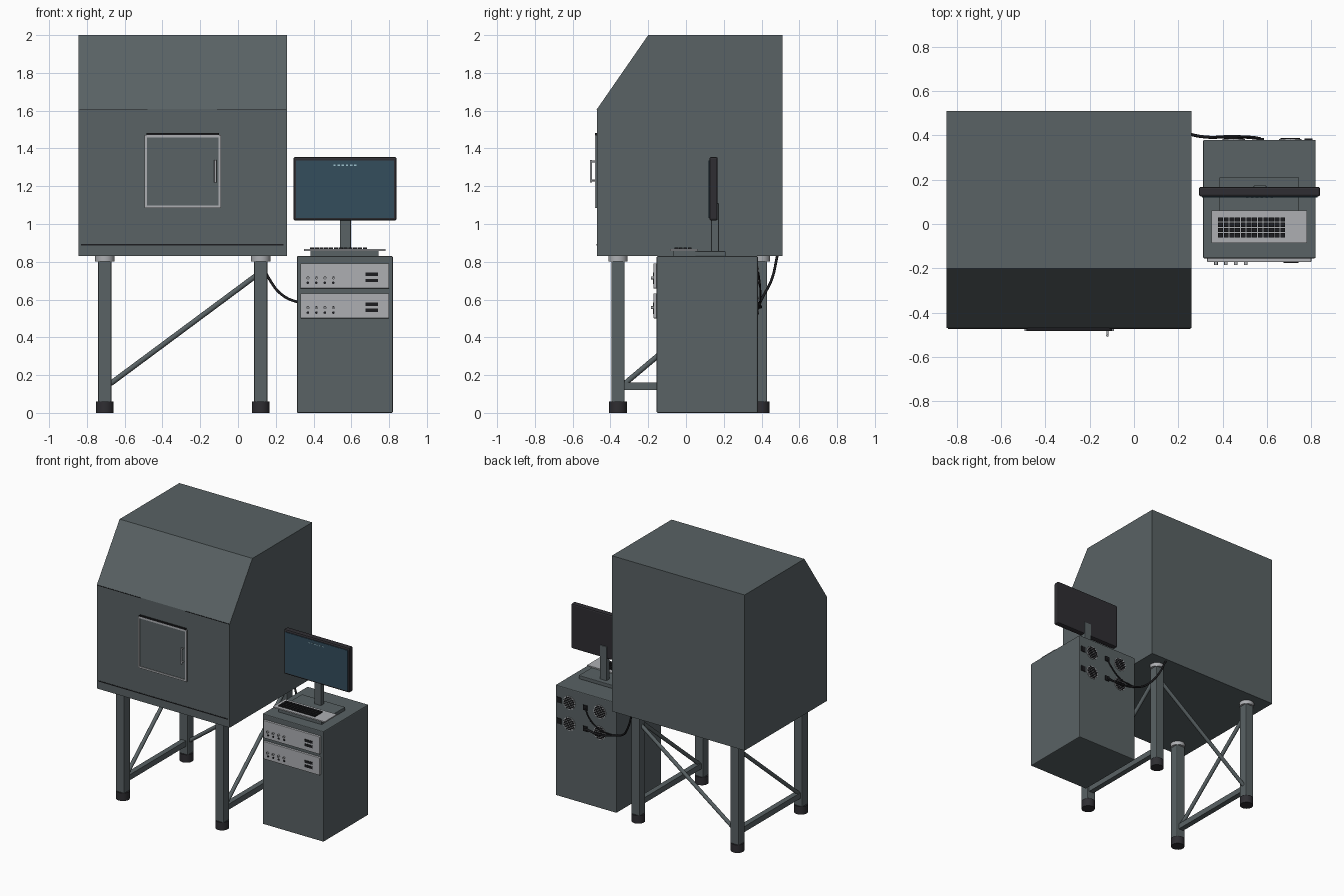
import bpy, bmesh, math
from mathutils import Vector

if "Cube" in bpy.data.objects:
    bpy.data.objects.remove(bpy.data.objects["Cube"], do_unlink=True)


def material(name, r, g, b):
    m = bpy.data.materials.new(name)
    m.use_nodes = True
    m.diffuse_color = (r, g, b, 1)
    m.node_tree.nodes["Principled BSDF"].inputs["Base Color"].default_value = (r, g, b, 1)
    return m


STEEL = material("slate_paint", 0.10, 0.122, 0.128)
LIGHT = material("light_metal", 0.42, 0.43, 0.45)
RUBBER = material("dark_rubber", 0.028, 0.027, 0.032)
BLACK = material("black_plastic", 0.012, 0.012, 0.014)
GLASS = material("teal_screen", 0.033, 0.075, 0.108)
GLOW = material("pale_blue", 0.35, 0.55, 0.62)


def finish(name, bm, mat, smooth=False):
    me = bpy.data.meshes.new(name)
    bmesh.ops.recalc_face_normals(bm, faces=bm.faces)
    bm.to_mesh(me)
    bm.free()
    ob = bpy.data.objects.new(name, me)
    bpy.context.collection.objects.link(ob)
    me.materials.append(mat)
    if smooth:
        bpy.ops.object.select_all(action='DESELECT')
        ob.select_set(True)
        bpy.context.view_layer.objects.active = ob
        bpy.ops.object.shade_smooth_by_angle(angle=math.radians(35))
    return ob


def add_box(bm, x, y, z):
    """Add a box given (min, max) on each axis."""
    verts = bmesh.ops.create_cube(bm, size=1)["verts"]
    for v in verts:
        v.co = [lo + (c + 0.5) * (hi - lo) for c, (lo, hi) in zip(v.co, (x, y, z))]


def box(name, mat, x, y, z, bevel=0):
    bm = bmesh.new()
    add_box(bm, x, y, z)
    ob = finish(name, bm, mat)
    if bevel:
        mod = ob.modifiers.new("soft_edges", 'BEVEL')
        mod.width, mod.segments = bevel, 2
    return ob


def rod(name, mat, a, b, radius, sides=20):
    a, b = Vector(a), Vector(b)
    bm = bmesh.new()
    bmesh.ops.create_cone(bm, cap_ends=True, segments=sides, radius1=radius,
                          radius2=radius, depth=(b - a).length)
    ob = finish(name, bm, mat, True)
    ob.location = (a + b) / 2
    ob.rotation_euler = (b - a).to_track_quat('Z', 'Y').to_euler()
    return ob


def cable(name, points, radius):
    cu = bpy.data.curves.new(name, 'CURVE')
    cu.dimensions = '3D'
    cu.bevel_depth, cu.bevel_resolution, cu.use_fill_caps = radius, 3, True
    sp = cu.splines.new('BEZIER')
    sp.bezier_points.add(len(points) - 1)
    for bp, p in zip(sp.bezier_points, points):
        bp.co = p
        bp.handle_left_type = bp.handle_right_type = 'AUTO'
    cu.materials.append(BLACK)
    bpy.context.collection.objects.link(bpy.data.objects.new(name, cu))


# Chamber: side profile extruded across the width
L, R, FRONT, BACK = -0.845, 0.26, -0.47, 0.51
bm = bmesh.new()
profile = [(FRONT, 0.83), (BACK, 0.83), (BACK, 2), (-0.2, 2), (FRONT, 1.61)]
side = bm.faces.new([bm.verts.new((L, y, z)) for y, z in profile])
ext = bmesh.ops.extrude_face_region(bm, geom=[side])["geom"]
for v in ext:
    if isinstance(v, bmesh.types.BMVert):
        v.co.x = R
finish("chamber", bm, STEEL)

# Panel seams around the chamber
box("base_seam", BLACK, (-0.83, 0.24), (-0.473, -0.468), (0.887, 0.893))
for i, (a, b) in enumerate([(L + 0.005, -0.48), (-0.11, R - 0.005)]):
    box(f"upper_seam_{i}", BLACK, (a, b), (-0.473, -0.468), (1.606, 1.61))

# Door with a light border and a pull handle
DL, DR, DB, DT, T = -0.495, -0.09, 1.085, 1.472, 0.013
box("door_panel", STEEL, (DL, DR), (-0.477, -0.469), (DB, DT))
bm = bmesh.new()
DY = (-0.482, -0.47)
for x, z in [((DL, DR), (DB, DB + T)), ((DL, DR), (DT - T, DT)),
             ((DL, DL + T), (DB + T, DT - T)), ((DR - T, DR), (DB + T, DT - T))]:
    add_box(bm, x, DY, z)
finish("door_border", bm, LIGHT)
box("door_top_seal", BLACK, (DL + 0.01, DR - 0.01), (-0.482, -0.47), (DT, DT + 0.01))
rod("door_handle_bar", LIGHT, (-0.12, -0.503, 1.22), (-0.12, -0.503, 1.34), 0.006)
for z in (1.23, 1.33):
    rod("door_handle_post", LIGHT, (-0.12, -0.475, z), (-0.12, -0.503, z), 0.005)

# Legs, feet and collars
LX, LY = (-0.705, 0.12), (-0.36, 0.395)
for x in LX:
    for y in LY:
        box("leg", STEEL, (x - 0.035, x + 0.035), (y - 0.035, y + 0.035), (0.03, 0.83), 0.006)
        rod("foot", RUBBER, (x, y, 0), (x, y, 0.06), 0.047, 24)
        rod("collar", LIGHT, (x, y, 0.802), (x, y, 0.832), 0.051, 24)
    # Side rails and side diagonals
    box("side_rail", STEEL, (x - 0.02, x + 0.02), LY, (0.12, 0.162))
    rod("side_brace", STEEL, (x, LY[0] + 0.03, 0.15), (x, LY[1] - 0.03, 0.735), 0.014, 12)
rod("back_brace", STEEL, (LX[0] + 0.03, LY[1], 0.155), (LX[1] - 0.02, LY[1], 0.73), 0.014, 12)

# Cabinet
box("cabinet", STEEL, (0.312, 0.82), (-0.155, 0.38), (0, 0.83), 0.006)

# Rack instruments and their rear fittings
for zc in (0.725, 0.567):
    box("instrument_panel", LIGHT, (0.33, 0.8), (-0.172, -0.15), (zc - 0.066, zc + 0.066), 0.003)
    for x in (0.37, 0.415, 0.46, 0.505):
        rod("knob", LIGHT, (x, -0.17, zc - 0.01), (x, -0.184, zc - 0.01), 0.008, 16)
        rod("jack", BLACK, (x, -0.17, zc - 0.036), (x, -0.176, zc - 0.036), 0.007, 12)
        rod("indicator", BLACK, (x, -0.17, zc - 0.006), (x, -0.186, zc - 0.006), 0.003, 8)
    for dz in (-0.033, 0.0):
        box("panel_slot", BLACK, (0.675, 0.742), (-0.176, -0.17), (zc + dz, zc + dz + 0.018))
    box("power_inlet", BLACK, (0.77, 0.805), (0.378, 0.386), (zc - 0.02, zc + 0.02))
    box("rear_socket", BLACK, (0.553, 0.587), (0.378, 0.388), (zc - 0.018, zc + 0.018))
    for x in (0.705, 0.45):
        rod("fan_plate", LIGHT, (x, 0.378, zc), (x, 0.384, zc), 0.05, 28)
        bm = bmesh.new()
        for i in range(-3, 4):
            h = math.sqrt(0.045 ** 2 - (i * 0.013) ** 2)
            add_box(bm, (x - h, x + h), (0.383, 0.387),
                    (zc + i * 0.013 - 0.004, zc + i * 0.013 + 0.004))
        finish("fan_grille", bm, BLACK)

# Cables
cable("main_cable", [(0.11, 0.485, 0.84), (0.165, 0.455, 0.71), (0.24, 0.41, 0.62),
                     (0.33, 0.392, 0.583), (0.45, 0.395, 0.56), (0.57, 0.386, 0.567)], 0.007)
cable("link_cable", [(0.57, 0.386, 0.725), (0.53, 0.393, 0.66), (0.45, 0.393, 0.6),
                     (0.33, 0.392, 0.583)], 0.005)

# Monitor and stand
box("stand_base", STEEL, (0.385, 0.745), (0.005, 0.21), (0.83, 0.856), 0.003)
box("stand_column", STEEL, (0.54, 0.597), (0.133, 0.174), (0.85, 1.11), 0.003)
box("monitor_case", RUBBER, (0.293, 0.84), (0.124, 0.168), (1.018, 1.355), 0.01)
box("monitor_screen", GLASS, (0.306, 0.827), (0.12, 0.126), (1.032, 1.337))
for i in range(6):
    x = 0.505 + i * 0.022
    box("screen_dash", GLOW, (x, x + 0.012), (0.118, 0.121), (1.308, 1.314))

# Keyboard with key rows
box("keyboard_tray", LIGHT, (0.35, 0.78), (-0.085, 0.062), (0.858, 0.867))
box("keyboard_foot", STEEL, (0.385, 0.745), (-0.07, 0.05), (0.83, 0.858))
bm = bmesh.new()
for row in range(4):
    for col in range(12):
        x, y = 0.38 + col * 0.0255, -0.06 + row * 0.0235
        add_box(bm, (x, x + 0.022), (y, y + 0.019), (0.866, 0.876))
finish("keys", bm, BLACK)
